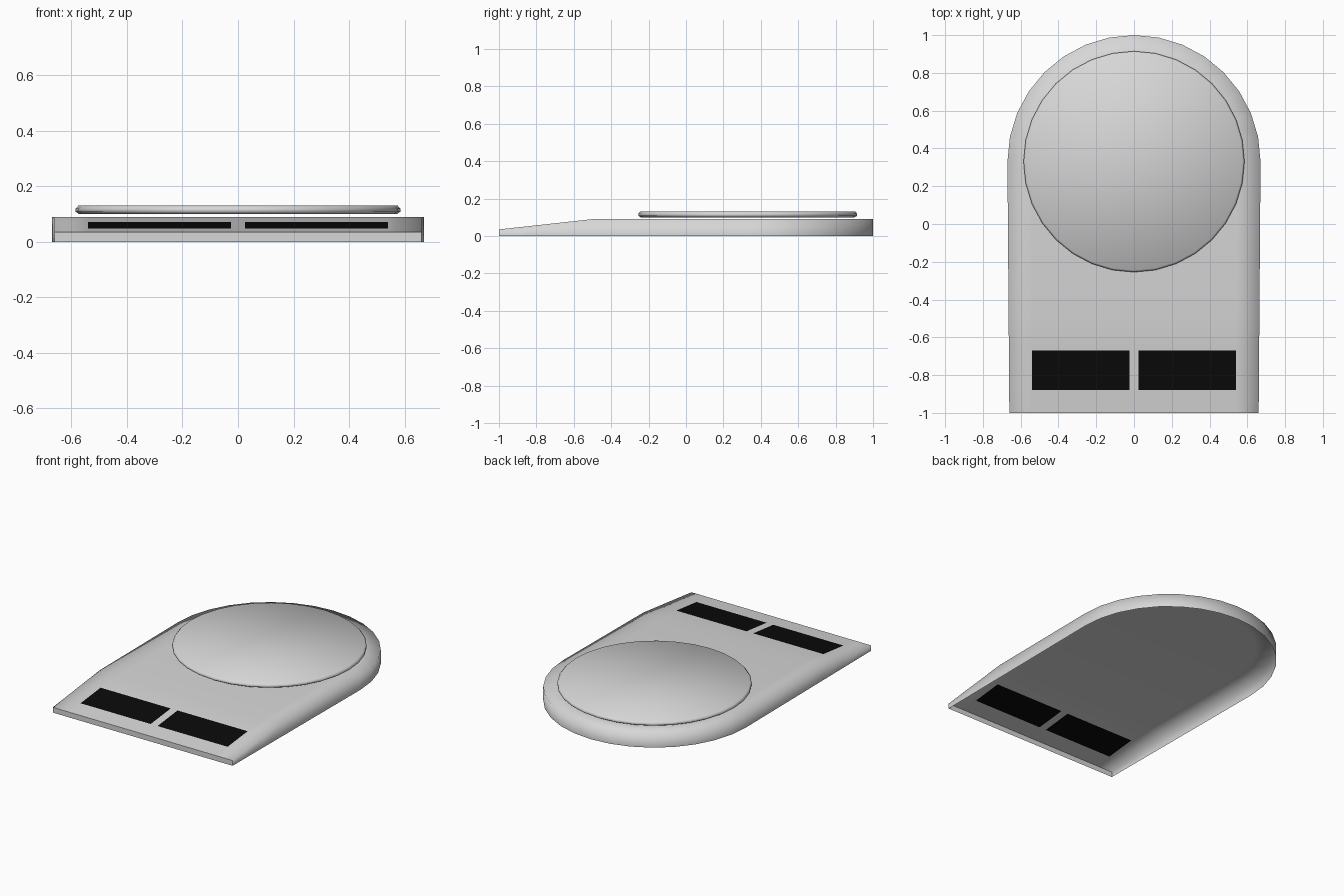
import bpy, bmesh, math

if "Cube" in bpy.data.objects:
    bpy.data.objects.remove(bpy.data.objects["Cube"])

CY = 0.33            # centre of the rounded back and of the platform
SEGS = 16            # sides of the rounded back


def material(name, rgb):
    m = bpy.data.materials.new(name)
    m.diffuse_color = (*rgb, 1)
    m.use_nodes = True
    m.node_tree.nodes["Principled BSDF"].inputs["Base Color"].default_value = m.diffuse_color
    return m


grey = material("light_grey", (0.68, 0.68, 0.68))
black = material("display_black", (0.003, 0.003, 0.003))


def finish(bm, name, mats):
    me = bpy.data.meshes.new(name)
    bm.to_mesh(me)
    bm.free()
    for m in mats:
        me.materials.append(m)
    ob = bpy.data.objects.new(name, me)
    bpy.context.collection.objects.link(ob)
    return ob


def height(y):
    return 0.09 if y >= -0.5 else 0.035 + (y + 1) * 0.11


def half_width(y):
    return 0.66 + 0.01 * min(1, (y + 1) / (CY + 1))


# Body: open-bottomed shell, sloped control area at the front
bm = bmesh.new()
rows = []
for y in (-1, -0.88, -0.67, -0.5):
    w = half_width(y)
    rows.append([bm.verts.new((x, y, height(y)))
                 for x in (-w, -0.54, -0.025, 0.025, 0.54, w)])
for j in range(3):
    for i in range(5):
        f = bm.faces.new((rows[j][i], rows[j][i + 1], rows[j + 1][i + 1], rows[j + 1][i]))
        # two display windows
        f.material_index = 1 if j == 1 and i in (1, 3) else 0


def arc(r):
    return [bm.verts.new((r * math.cos(math.pi * k / SEGS),
                          CY + r * math.sin(math.pi * k / SEGS), 0.09))
            for k in range(SEGS + 1)]


# Flat top behind the slope, with a border strip following the outline
last = rows[-1]
outer = [last[5]] + arc(0.67) + [last[0]]
inner = [last[4]] + arc(0.54) + [last[1]]
for k in range(len(outer) - 1):
    bm.faces.new((outer[k], outer[k + 1], inner[k + 1], inner[k]))
bm.faces.new(inner + [last[2], last[3]])

# Side walls down to the ground
rim = [e for e in bm.edges if e.is_boundary]
front = [e for e in rim if all(v.co.y < -0.99 for v in e.verts)]
new = bmesh.ops.extrude_edge_only(bm, edges=rim)["geom"]
for g in new:
    if isinstance(g, bmesh.types.BMVert):
        g.co.z = 0
    elif isinstance(g, bmesh.types.BMFace):
        g.material_index = 0
bmesh.ops.recalc_face_normals(bm, faces=bm.faces)
if max(bm.faces, key=lambda f: f.calc_center_median().z).normal.z < 0:
    bmesh.ops.reverse_faces(bm, faces=bm.faces)
for f in bm.faces:
    f.smooth = True
for e in front:
    e.smooth = False
for e in bm.edges:    # crisp front corners
    if all(v.co.y < -0.99 and abs(v.co.x) > 0.65 for v in e.verts):
        e.smooth = False
finish(bm, "body", [grey, black])

# Weighing platform: thin disc with a bevelled rim, floating just above the body
bm = bmesh.new()
N = 32
rings = []
for r, z in ((0.572, 0.10), (0.585, 0.108), (0.585, 0.119), (0.575, 0.13)):
    rings.append([bm.verts.new((r * math.cos(2 * math.pi * k / N),
                                CY + r * math.sin(2 * math.pi * k / N), z))
                  for k in range(N)])
for a, b in zip(rings, rings[1:]):
    for k in range(N):
        n = (k + 1) % N
        bm.faces.new((a[k], a[n], b[n], b[k]))
bm.faces.new(rings[-1])
bm.faces.new(rings[0][::-1])
for f in bm.faces:
    f.smooth = True
finish(bm, "weighing_platform", [grey])
